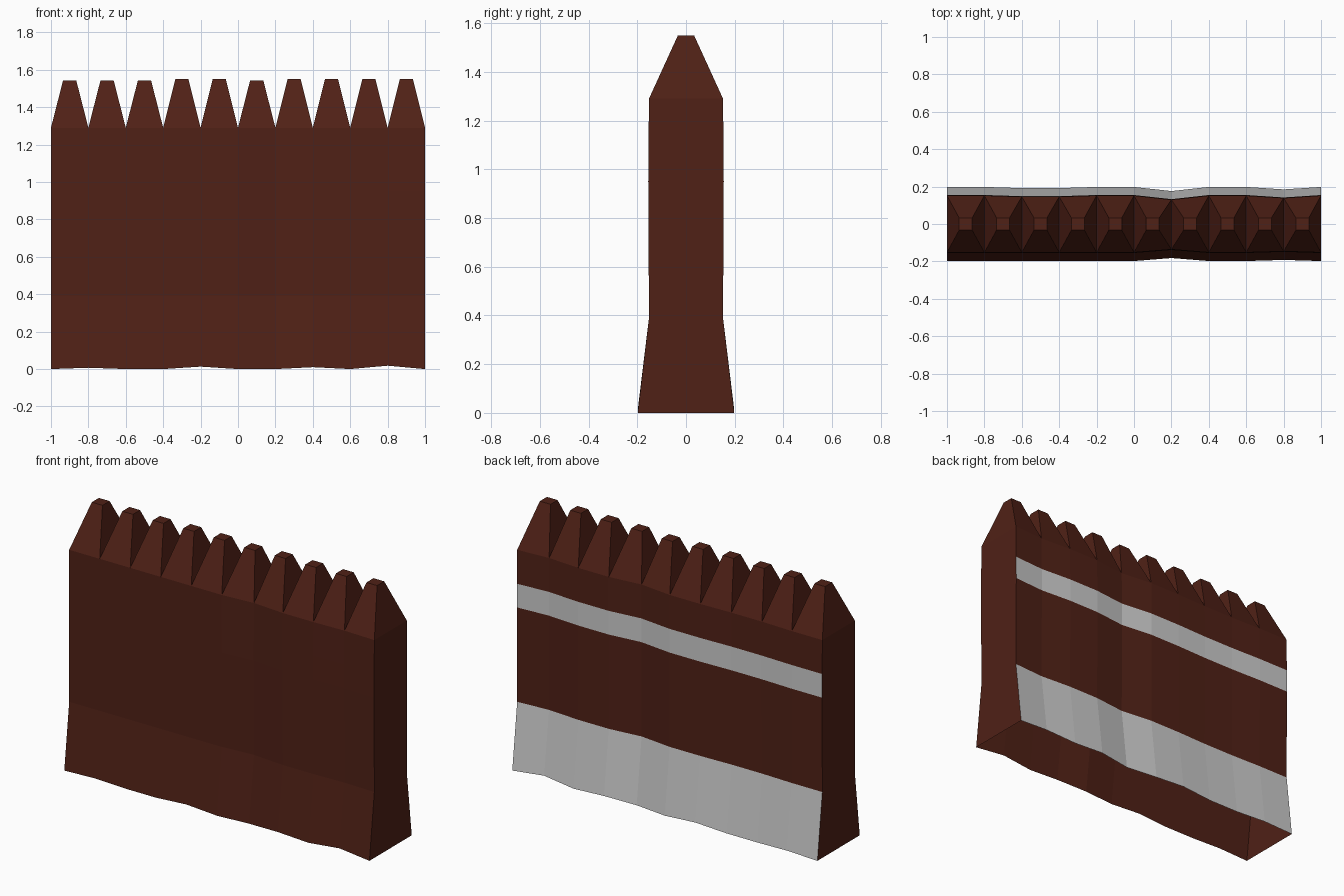
import bpy

if "Cube" in bpy.data.objects:
    bpy.data.objects.remove(bpy.data.objects["Cube"])

# Column positions and the small hand-hewn irregularities per column
XS = [-1 + 0.2 * i for i in range(11)]
BACK_DENT = [0, 0, .006, .006, 0, 0, .022, 0, 0, .013, 0]
FRONT_DENT = [0, 0, 0, 0, 0, 0, .016, 0, 0, .006, 0]
FOOT_LIFT = [0, .007, 0, 0, .013, 0, 0, .01, 0, .018, 0]
LEVELS = [(0, .198), (.39, .152), (.95, .155), (1.09, .154), (1.29, .152)]
TOP_Z, TIP = 1.55, .035

wood = bpy.data.materials.new("dark_wood")
wood.diffuse_color = (.08, .015, .008, 1)
wood.use_nodes = True
wood.node_tree.nodes["Principled BSDF"].inputs["Base Color"].default_value = wood.diffuse_color


def point(col, level, back):
    z, y = LEVELS[level]
    if level == 0:
        z += FOOT_LIFT[col]
    y = y - BACK_DENT[col] if back else -y + FRONT_DENT[col]
    return (XS[col], y, z)


def make(name, polys, mat=None):
    verts, faces, index = [], [], {}
    for poly in polys:
        face = []
        for p in poly:
            key = tuple(round(c, 5) for c in p)
            if key not in index:
                index[key] = len(verts)
                verts.append(key)
            face.append(index[key])
        faces.append(face)
    mesh = bpy.data.meshes.new(name)
    mesh.from_pydata(verts, [], faces)
    if mat:
        mesh.materials.append(mat)
    obj = bpy.data.objects.new(name, mesh)
    bpy.context.collection.objects.link(obj)
    return obj


def sheet(rows, back):
    polys = []
    for r in rows:
        for c in range(10):
            quad = [point(c, r, back), point(c + 1, r, back),
                    point(c + 1, r + 1, back), point(c, r + 1, back)]
            polys.append(quad[::-1] if back else quad)
    return polys


# Front and back wall surfaces, open underneath
make("front_wall", sheet(range(4), False), wood)
make("back_wall", sheet([1, 3], True), wood)

# Grey bands on the back
make("back_foot_band", sheet([0], True))
make("back_upper_band", sheet([2], True))

# End walls
for name, col in (("left_end_wall", 0), ("right_end_wall", 10)):
    outline = ([point(col, r, False) for r in range(5)]
               + [point(col, r, True) for r in reversed(range(5))])
    make(name, [outline if col == 0 else outline[::-1]], wood)
    # Winding is set so the normals face outwards
    obj = bpy.data.objects[name]
    if obj.data.polygons[0].normal.x * XS[col] < 0:
        obj.data.flip_normals()

# Row of blunt stake tips
tips = []
for c in range(10):
    base = [point(c, 4, False), point(c + 1, 4, False),
            point(c + 1, 4, True), point(c, 4, True)]
    mx = (XS[c] + XS[c + 1]) / 2
    z = TOP_Z - (.006 if c in (0, 1, 2, 5) else 0)
    top = [(mx + sx * TIP, sy * TIP * .95, z)
           for sx, sy in ((-1, -1), (1, -1), (1, 1), (-1, 1))]
    for i in range(4):
        j = (i + 1) % 4
        tips.append([base[i], base[j], top[j], top[i]])
    tips.append(top)
make("stake_tips", tips, wood)
